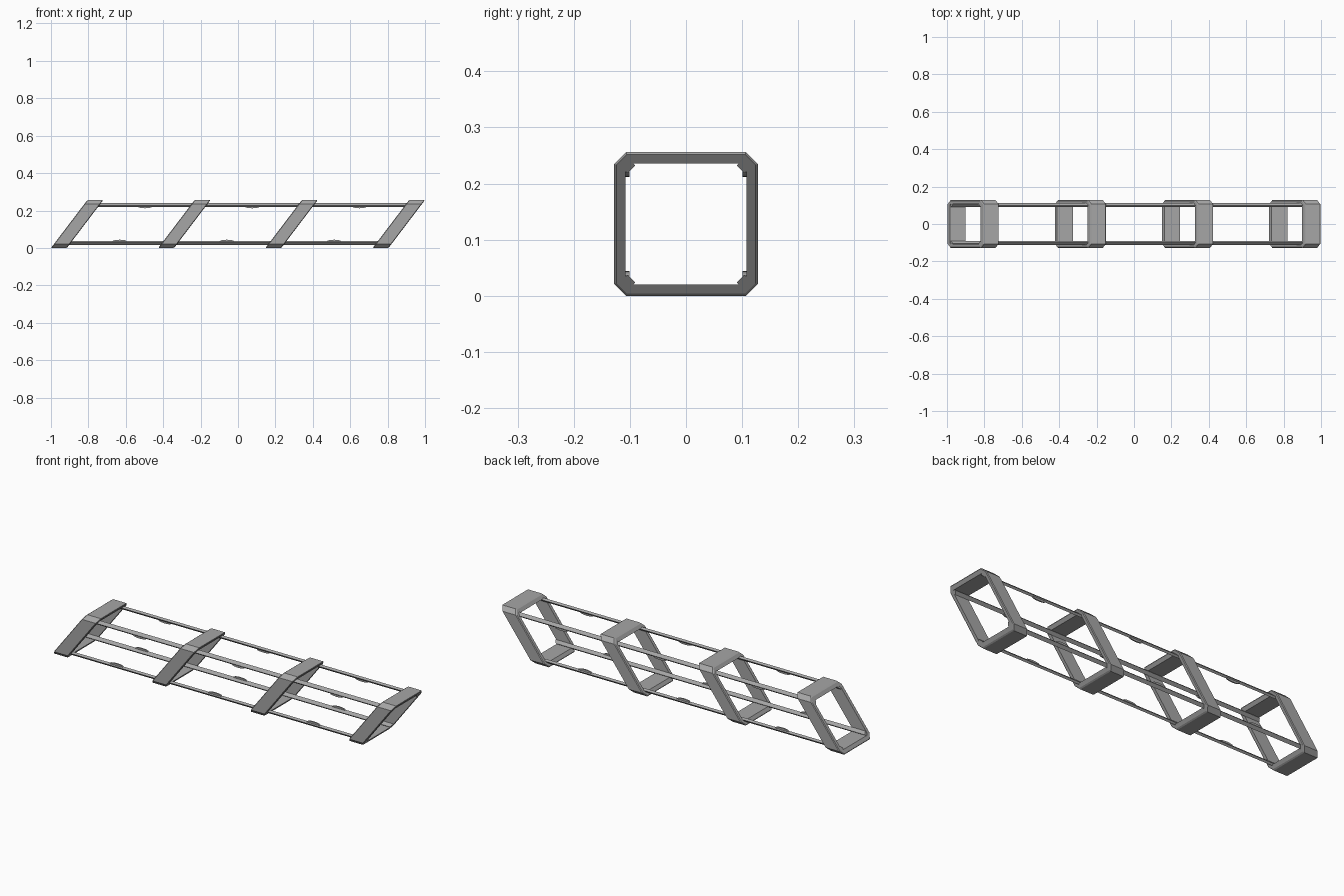
import bpy, bmesh, math

if "Cube" in bpy.data.objects:
    bpy.data.objects.remove(bpy.data.objects["Cube"])

SHEAR = 0.76           # forward lean per unit of height
HEIGHT = 0.256
MID = HEIGHT / 2
WIDTH = 0.085          # frame length along x
PITCH = 0.5733
FIRST = -1.0

metal = bpy.data.materials.new("grey metal")
metal.diffuse_color = (0.38, 0.38, 0.38, 1)
metal.use_nodes = True
metal.node_tree.nodes["Principled BSDF"].inputs["Base Color"].default_value = metal.diffuse_color


def loft(name, rings, closed=False):
    """Skin a list of equal point loops; cap the ends unless closed."""
    bm = bmesh.new()
    loops = [[bm.verts.new(p) for p in ring] for ring in rings]
    n = len(loops[0])
    pairs = list(zip(loops, loops[1:]))
    if closed:
        pairs.append((loops[-1], loops[0]))
    else:
        bm.faces.new(loops[0])
        bm.faces.new(loops[-1])
    for a, b in pairs:
        for i in range(n):
            j = (i + 1) % n
            bm.faces.new((a[i], a[j], b[j], b[i]))
    bmesh.ops.recalc_face_normals(bm, faces=bm.faces)
    mesh = bpy.data.meshes.new(name)
    bm.to_mesh(mesh)
    bm.free()
    mesh.materials.append(metal)
    obj = bpy.data.objects.new(name, mesh)
    bpy.context.collection.objects.link(obj)
    return obj


def octagon(x, half, cut):
    """Chamfered square loop, leaning forward with height."""
    c = half - cut
    pts = [(half, -c), (half, c), (c, half), (-c, half),
           (-half, c), (-half, -c), (-c, -half), (c, -half)]
    return [(x + SHEAR * (z + MID), y, z + MID) for y, z in pts]


# leaning frames with softened outer edges
OUT, INN, B = MID, 0.108, 0.004
for k in range(4):
    x0 = FIRST + k * PITCH
    x1 = x0 + WIDTH
    loft(f"frame_{k + 1}", [
        octagon(x0, INN, 0.008),
        octagon(x0, OUT - B, 0.0185),
        octagon(x0 + B, OUT, 0.021),
        octagon(x1 - B, OUT, 0.021),
        octagon(x1, OUT - B, 0.0185),
        octagon(x1, INN, 0.008)], closed=True)

# four flat corner rails, turned 45 degrees, with thin rounded tabs between frames
R = 0.1015             # rail centre offset from the axis
LONG, THIN = 0.0095, 0.006
START, END = FIRST + 0.003, FIRST + 3 * PITCH + WIDTH - 0.001
s = math.sqrt(0.5)
for sy, side in ((-1, "front"), (1, "back")):
    for sz, level in ((-1, "lower"), (1, "upper")):
        section = []
        for t, d in ((-1, -1), (1, -1), (1, 1), (-1, 1)):
            y = sy * (R + s * (d * THIN + t * LONG))
            z = MID + sz * (R + s * (d * THIN - t * LONG))
            section.append((y, z))
        loft(f"{level}_{side}_rail",
             [[(x + SHEAR * z, y, z) for y, z in section] for x in (START, END)])
        # tabs point towards the middle of the truss
        for k in range(3):
            cx = FIRST + k * PITCH + (0.367 if sz < 0 else 0.503)
            base, tip = MID + sz * 0.101, MID + sz * 0.084
            outline = [(cx - 0.04, base)]
            for i in range(7):
                a = math.pi * i / 6
                outline.append((cx - 0.038 * math.cos(a),
                                MID + sz * 0.092 + (tip - MID - sz * 0.092) * math.sin(a)))
            outline.append((cx + 0.04, base))
            loft(f"{level}_{side}_tab_{k + 1}",
                 [[(x, sy * y, z) for x, z in outline] for y in (0.101, 0.108)])
